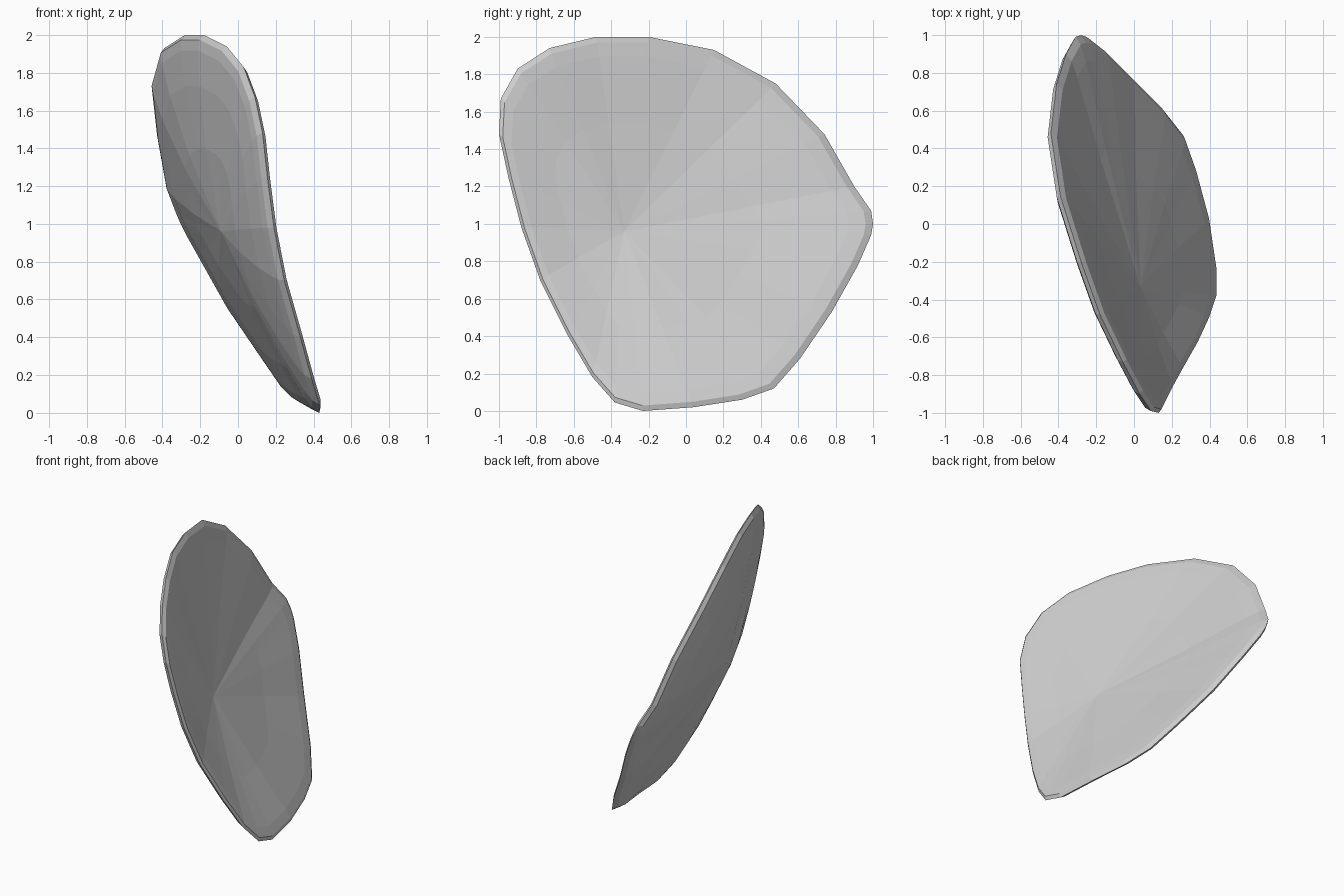
import bpy, bmesh

if "Cube" in bpy.data.objects:
    bpy.data.objects.remove(bpy.data.objects["Cube"])

# Rim of the thin dished shell, (x, y, z) clockwise seen from the right
RIM = [
    (.09, -.99, 1.67), (.03, -.90, 1.83), (-.06, -.73, 1.94), (-.18, -.48, 2.0),
    (-.28, -.20, 2.0), (-.39, .15, 1.93), (-.44, .48, 1.75), (-.41, .74, 1.48),
    (-.36, .90, 1.20), (-.31, .99, 1.07), (-.28, 1.0, 1.0), (-.25, .99, .94),
    (-.16, .92, .78), (-.02, .78, .53), (.15, .61, .28), (.26, .47, .12),
    (.32, .30, .06), (.39, .04, .02), (.43, -.23, 0), (.43, -.38, .045),
    (.39, -.50, .18), (.33, -.63, .40), (.245, -.78, .70), (.19, -.88, .98),
    (.155, -.95, 1.25), (.13, -1.0, 1.48),
]
CY, CZ = -.33, .96            # where the facets fan out from
FRONT_X, BACK_X = .035, .07   # centre depth on the hollow and bulging sides

# (scale towards the centre, shift in x) for every inner ring
HOLLOW = [(.97, .018), (.90, .02), (.55, .005)]
BULGE = [(.975, -.03), (.92, -.05), (.74, -.09), (.42, -.135)]

bm = bmesh.new()


def ring(scale, shift, cx):
    return [bm.verts.new((cx + (x - cx) * scale + shift,
                          CY + (y - CY) * scale,
                          CZ + (z - CZ) * scale)) for x, y, z in RIM]


def skin(start, profile, cx, apex_shift):
    """Bridge rings inward from the rim and close with a fan."""
    n = len(start)
    previous = start
    for scale, shift in profile:
        current = ring(scale, shift, cx)
        for i in range(n):
            j = (i + 1) % n
            bm.faces.new((previous[i], previous[j], current[j], current[i]))
        previous = current
    apex = bm.verts.new((cx + apex_shift, CY, CZ))
    for i in range(n):
        bm.faces.new((previous[i], previous[(i + 1) % n], apex))


rim = ring(1, 0, 0)
skin(rim, HOLLOW, FRONT_X, 0)      # hollow side
skin(rim, BULGE, BACK_X, -.16)     # bulging side
bmesh.ops.recalc_face_normals(bm, faces=bm.faces[:])

mesh = bpy.data.meshes.new("shell_flake")
bm.to_mesh(mesh)
bm.free()
shell = bpy.data.objects.new("shell_flake", mesh)
bpy.context.collection.objects.link(shell)

grey = bpy.data.materials.new("light grey")
grey.diffuse_color = (.62, .62, .62, 1)
grey.use_nodes = True
grey.node_tree.nodes["Principled BSDF"].inputs["Base Color"].default_value = grey.diffuse_color
mesh.materials.append(grey)
